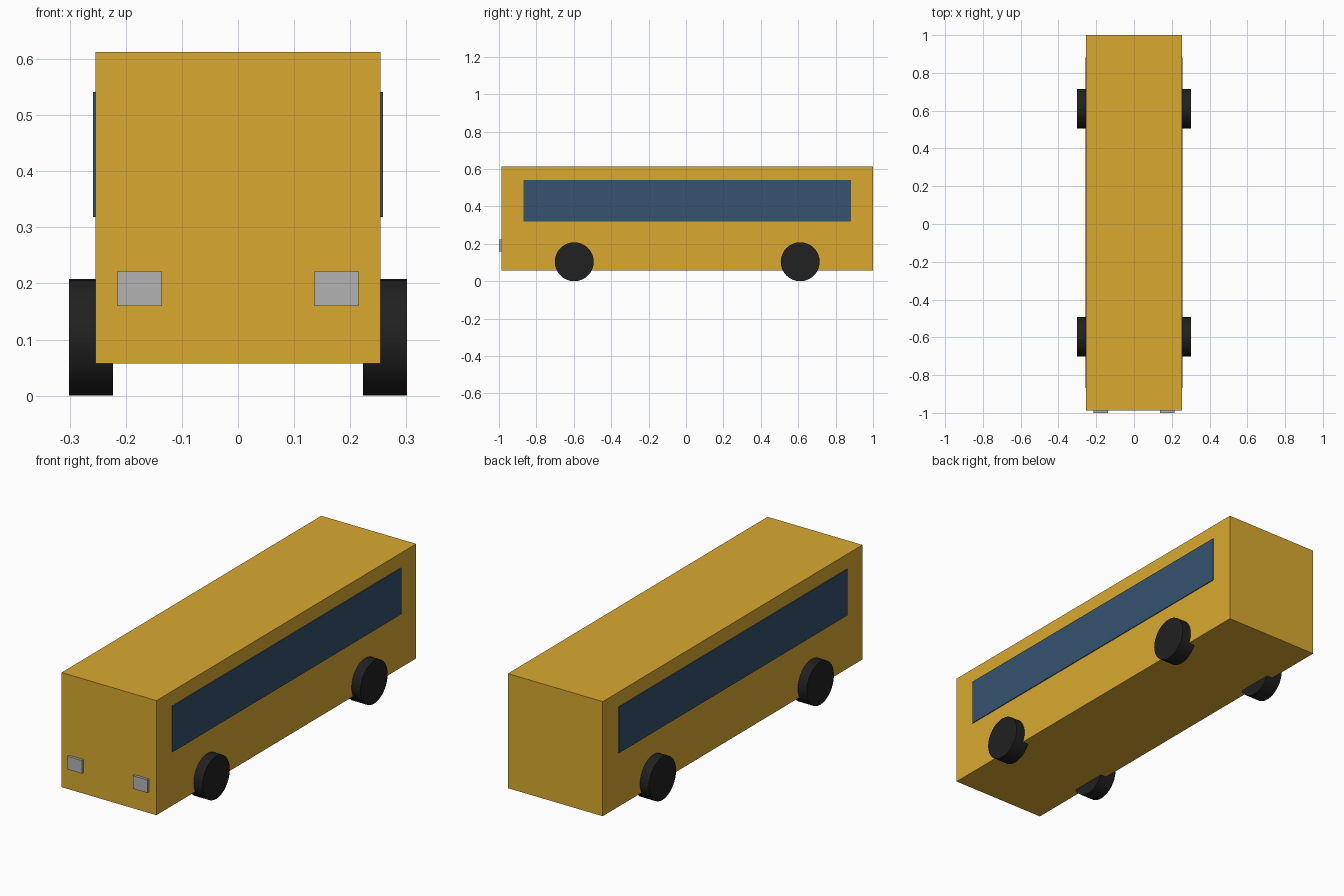
import bpy
from math import pi, radians

if "Cube" in bpy.data.objects:
    bpy.data.objects.remove(bpy.data.objects["Cube"])


def material(name, color):
    m = bpy.data.materials.new(name)
    m.diffuse_color = (*color, 1)
    m.use_nodes = True
    m.node_tree.nodes["Principled BSDF"].inputs["Base Color"].default_value = m.diffuse_color
    return m


YELLOW = material("yellow_paint", (0.70, 0.40, 0.03))
GLASS = material("dark_blue_glass", (0.035, 0.085, 0.16))
RUBBER = material("black_rubber", (0.015, 0.015, 0.015))
LAMP = material("lamp_grey", (0.45, 0.45, 0.45))


def box(name, center, size, mat):
    bpy.ops.mesh.primitive_cube_add(size=1, location=center)
    o = bpy.context.object
    o.name = name
    o.scale = size
    bpy.ops.object.transform_apply(location=False, rotation=False, scale=True)
    o.data.materials.append(mat)
    return o


def wheel(name, center):
    bpy.ops.mesh.primitive_cylinder_add(vertices=32, radius=0.104, depth=0.079,
                                        location=center, rotation=(0, pi / 2, 0))
    o = bpy.context.object
    o.name = name
    o.data.materials.append(RUBBER)
    bpy.ops.object.shade_smooth_by_angle(angle=radians(30))


MID = 0.0065  # body centre, shifted back by the protruding headlights

# Body shell
box("body", (0, MID, 0.335), (0.508, 1.987, 0.555), YELLOW)

for side, s in (("left", -1), ("right", 1)):
    # Long side window, slightly proud of the body
    box(f"{side}_window", (s * 0.253, MID, 0.43), (0.01, 1.749, 0.223), GLASS)
    # Headlight
    box(f"{side}_headlight", (s * 0.1755, -0.987, 0.191), (0.078, 0.026, 0.063), LAMP)
    # Wheels
    for end, e in (("front", -1), ("rear", 1)):
        wheel(f"{end}_{side}_wheel", (s * 0.262, MID + e * 0.604, 0.104))
